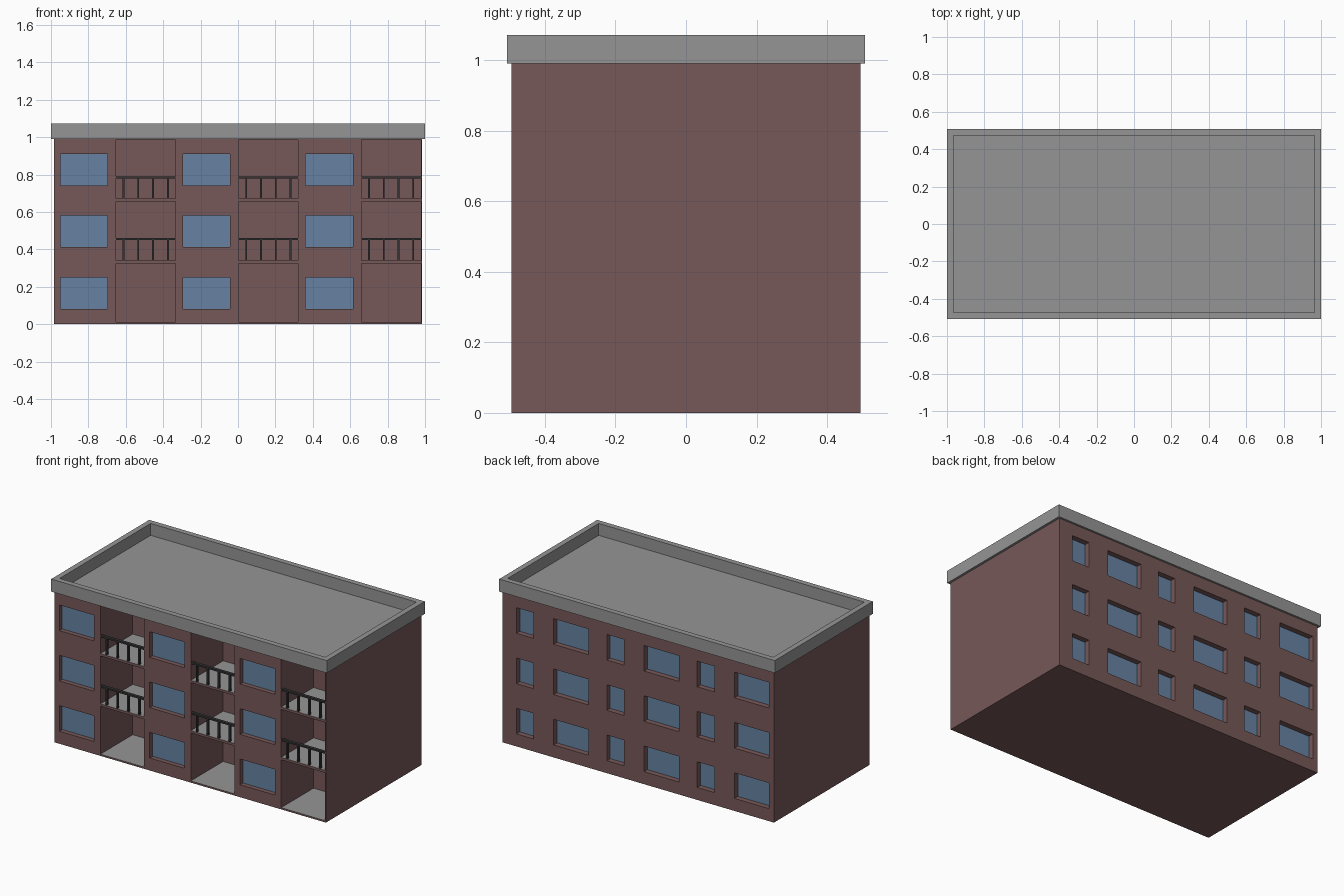
import bpy, bmesh
from mathutils import Vector

if "Cube" in bpy.data.objects:
    bpy.data.objects.remove(bpy.data.objects["Cube"])

W, D, H = 0.985, 0.495, 0.99           # half width, half depth, wall height
BAY, STOREY = 0.656, 0.33              # repeat distances


def material(name, rgb):
    m = bpy.data.materials.new(name)
    m.diffuse_color = (*rgb, 1)
    m.use_nodes = True
    m.node_tree.nodes["Principled BSDF"].inputs["Base Color"].default_value = m.diffuse_color
    return m


BRICK = material("brick_brown", (0.185, 0.098, 0.098))
GREY = material("concrete_grey", (0.30, 0.30, 0.30))
GLASS = material("window_blue", (0.135, 0.225, 0.36))
METAL = material("railing_dark", (0.035, 0.035, 0.038))


def add_box(bm, x, y, z):
    """Box from (min, max) ranges."""
    r = bmesh.ops.create_cube(bm, size=1)
    for v in r["verts"]:
        v.co = Vector([a[0] + (c + 0.5) * (a[1] - a[0]) for a, c in zip((x, y, z), v.co)])
    return r["verts"]


def make(name, bm, *mats):
    bmesh.ops.recalc_face_normals(bm, faces=bm.faces[:])
    me = bpy.data.meshes.new(name)
    bm.to_mesh(me)
    bm.free()
    for m in mats:
        me.materials.append(m)
    ob = bpy.data.objects.new(name, me)
    bpy.context.collection.objects.link(ob)
    return ob


walls, cuts = bmesh.new(), bmesh.new()
front_glass, back_glass, rails = bmesh.new(), bmesh.new(), bmesh.new()
add_box(walls, (-W, W), (-D, D), (0, H))

for bay in range(3):
    dx = bay * BAY
    for floor in range(3):
        dz = floor * STOREY
        zr = (0.082 + dz, 0.25 + dz)

        # recessed front window
        xr = (-0.95 + dx, -0.698 + dx)
        add_box(cuts, xr, (-D - 0.1, -D + 0.035), zr)
        add_box(front_glass, xr, (-D + 0.03, -D + 0.036), zr)

        # recessed back windows: one wide, one narrow
        for xr in ((-0.95 + dx, -0.698 + dx), (-0.552 + dx, -0.428 + dx)):
            add_box(cuts, xr, (D - 0.04, D + 0.1), zr)
            add_box(back_glass, xr, (D - 0.041, D - 0.035), zr)

        # balcony niche
        n0, n1 = -0.652 + dx, -0.334 + dx
        add_box(cuts, (n0, n1), (-D - 0.1, -D + 0.335), (0.011 + dz, 0.325 + dz))

        # balcony railing on the upper floors
        if floor:
            add_box(rails, (n0, n1), (-D, -D + 0.02), (0.119 + dz, 0.13 + dz))
            for i in range(4):
                px = n0 + 0.04 + i * 0.079
                add_box(rails, (px - 0.005, px + 0.005), (-D + 0.002, -D + 0.018),
                        (0.011 + dz, 0.12 + dz))

# Walls with openings cut out
body = make("brick_walls", walls, BRICK, GREY)
cutter = make("opening_cutter", cuts)
cutter.hide_render = True
mod = body.modifiers.new("openings", "BOOLEAN")
mod.operation, mod.solver, mod.object = "DIFFERENCE", "EXACT", cutter
deps = bpy.context.evaluated_depsgraph_get()
cut_mesh = bpy.data.meshes.new_from_object(body.evaluated_get(deps))
body.modifiers.clear()
body.data = cut_mesh
bpy.data.objects.remove(cutter)
body.data.materials.clear()
for m in (BRICK, GREY):
    body.data.materials.append(m)

# Large upward faces inside the niches are the grey balcony floors
for p in body.data.polygons:
    niche_floor = p.normal.z > 0.9 and p.center.z < 0.9 and p.center.y < -0.2 and p.area > 0.02
    p.material_index = 1 if niche_floor else 0

make("front_windows", front_glass, GLASS)
make("back_windows", back_glass, GLASS)
make("balcony_railings", rails, METAL)

# Flat roof with raised parapet
roof = bmesh.new()
add_box(roof, (-1, 1), (-0.508, 0.508), (H, 1.072))
roof.normal_update()
top = max(roof.faces, key=lambda f: f.calc_center_median().z)
bmesh.ops.inset_region(roof, faces=[top], thickness=0.051)
sunk = bmesh.ops.extrude_discrete_faces(roof, faces=[top])["faces"][0]
for v in sunk.verts:
    v.co.z = H + 0.004
make("parapet_roof", roof, GREY)
